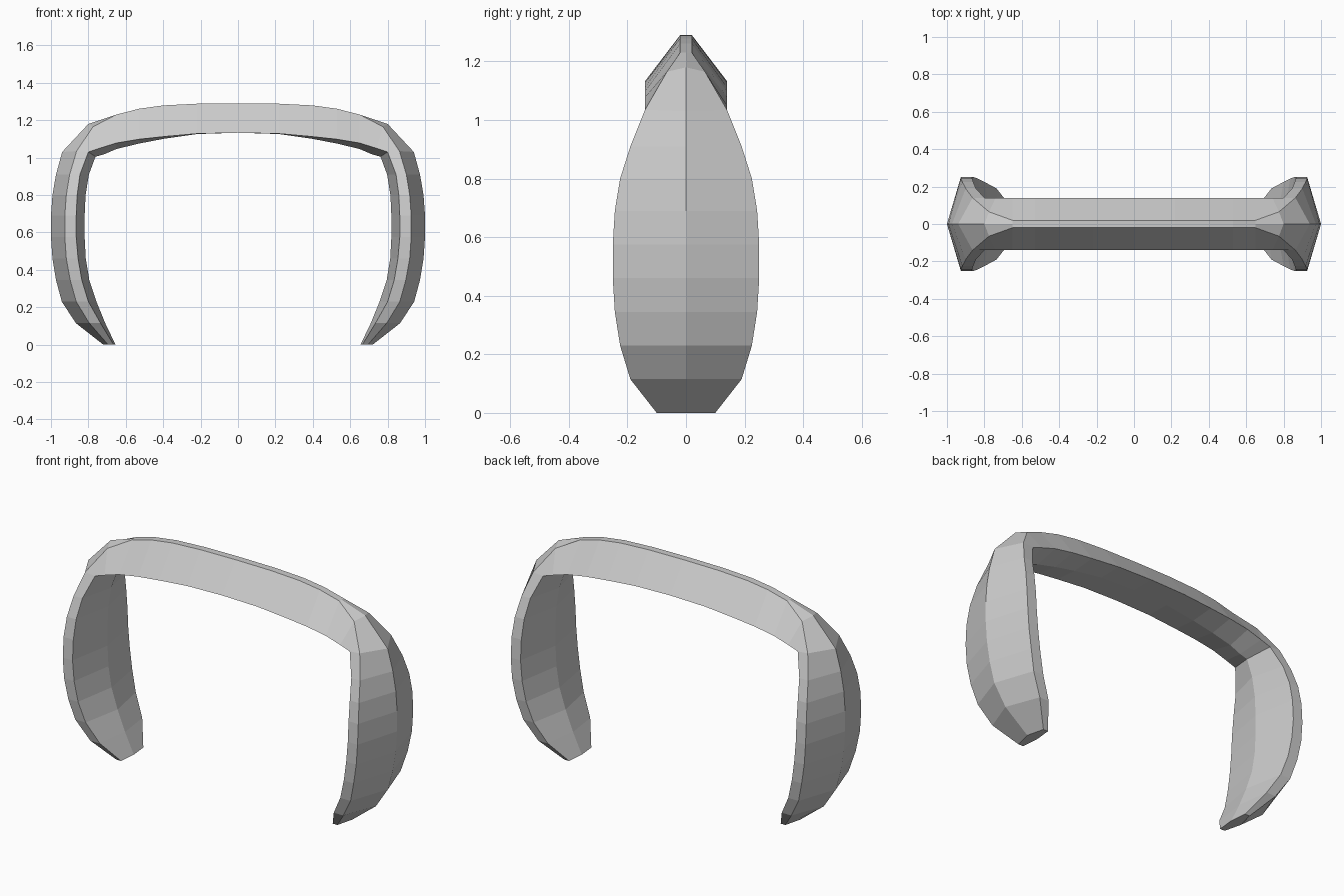
import bpy, bmesh

if "Cube" in bpy.data.objects:
    bpy.data.objects.remove(bpy.data.objects["Cube"])

# Each station is a hexagonal section: outer ridge, rim outer edge, rim inner edge, inner ridge
# Leg: z, half width, then x of outer ridge, rim outer, rim inner, inner ridge
leg = [
    (0.00, .10, .720, .695, .665, .655),
    (.115, .19, .867, .795, .735, .710),
    (.230, .225, .942, .865, .800, .757),
    (.345, .243, .973, .897, .835, .795),
    (.460, .25, .992, .918, .855, .814),
    (.575, .25, 1.0, .926, .865, .820),
    (.690, .243, 1.0, .926, .865, .820),
    (.800, .225, .992, .918, .860, .815),
    (.910, .19, .973, .900, .845, .797),
]
# Crossbar: x, outer z, inner edge z, inner ridge z
bar = [
    (.65, 1.230, 1.078, 1.046),
    (.53, 1.261, 1.098, 1.075),
    (.40, 1.279, 1.112, 1.100),
    (.22, 1.288, 1.128, 1.126),
    (0.0, 1.290, 1.133, 1.133),
]


def section(o, m, mw, i, iw, r):
    """Ring of six points from (x, z) pairs and half widths."""
    return [(o[0], 0, o[1]), (m[0], -mw, m[1]), (i[0], -iw, i[1]),
            (r[0], 0, r[1]), (i[0], iw, i[1]), (m[0], mw, m[1])]


rings = [section((o, z), (m, z), w, (i, z), w, (r, z)) for z, w, o, m, i, r in leg]
# Shoulder where the leg turns into the crossbar
rings.append(section((.94, 1.03), (.863, 1.035), .14, (.80, 1.03), .14, (.762, 1.005)))
rings.append(section((.80, 1.18), (.775, 1.165), .065, (.74, 1.05), .14, (.715, 1.018)))
rings += [section((x, zo), (x, zo), .02, (x, zi), .14, (x, zr)) for x, zo, zi, zr in bar]

# Half arch, lofted through the sections
bm = bmesh.new()
loops = [[bm.verts.new(p) for p in ring] for ring in rings]
for a, b in zip(loops, loops[1:]):
    for k in range(6):
        n = (k + 1) % 6
        bm.faces.new((a[k], a[n], b[n], b[k]))
bm.faces.new(loops[0])
bmesh.ops.recalc_face_normals(bm, faces=bm.faces)
# The open end at x = 0 can confuse orientation, so check the foot faces down
bm.normal_update()
foot = min(bm.faces, key=lambda f: f.calc_center_median().z)
if foot.normal.z > 0:
    bmesh.ops.reverse_faces(bm, faces=bm.faces)

mesh = bpy.data.meshes.new("arch_band")
bm.to_mesh(mesh)
bm.free()
band = bpy.data.objects.new("arch_band", mesh)
bpy.context.collection.objects.link(band)

# Mirror to the other side
mod = band.modifiers.new("mirror", 'MIRROR')
mod.use_clip = True
mod.merge_threshold = 0.001
